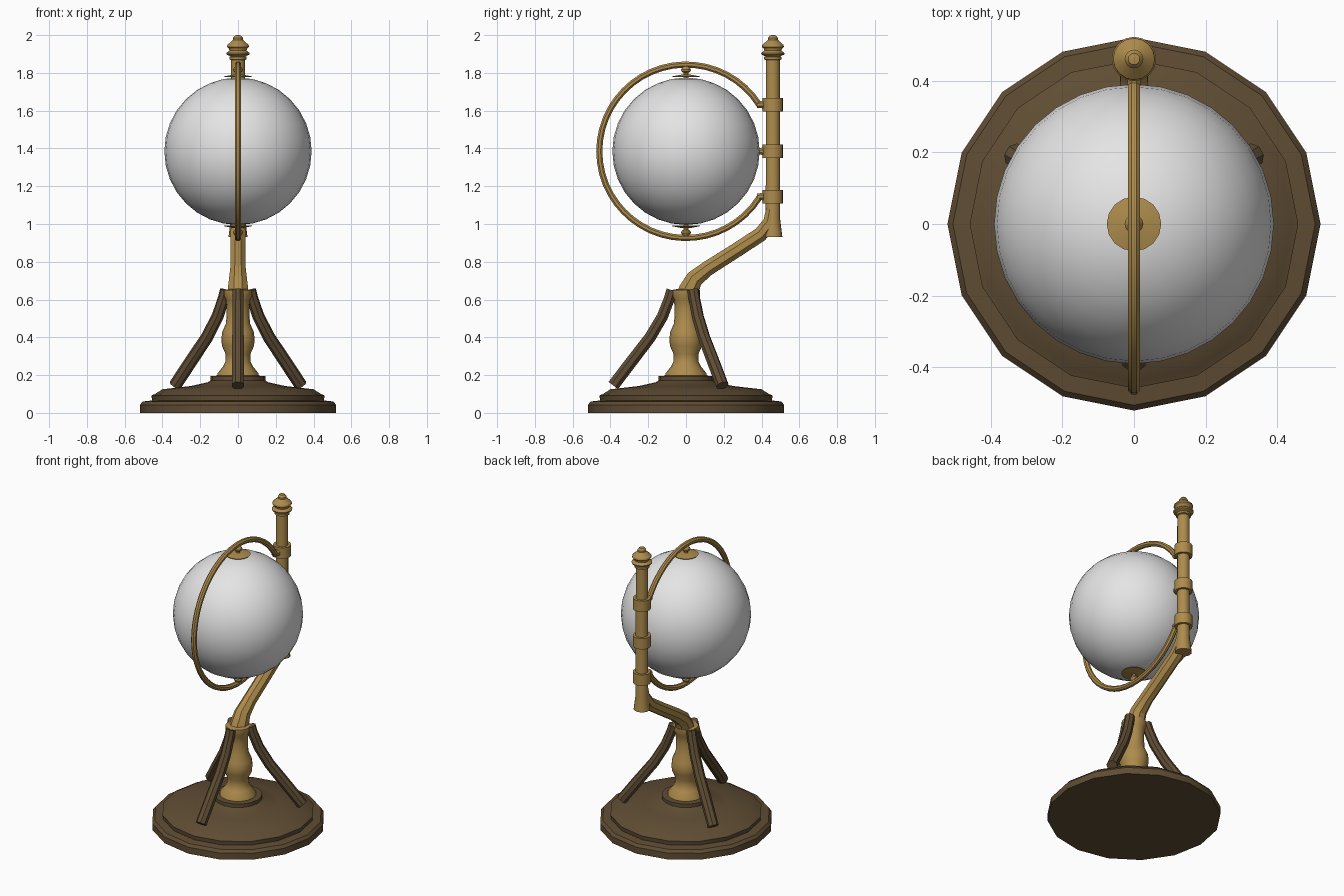
import bpy, bmesh, math
from mathutils import Vector, Matrix

if "Cube" in bpy.data.objects:
    bpy.data.objects.remove(bpy.data.objects["Cube"], do_unlink=True)


def material(name, rgb):
    m = bpy.data.materials.new(name)
    m.use_nodes = True
    m.diffuse_color = (*rgb, 1)
    bsdf = next(n for n in m.node_tree.nodes if n.type == "BSDF_PRINCIPLED")
    bsdf.inputs["Base Color"].default_value = (*rgb, 1)
    return m


WOOD = material("dark wood", (0.115, 0.074, 0.034))
BRASS = material("aged brass", (0.42, 0.26, 0.073))
GREY = material("globe grey", (0.78, 0.78, 0.78))

GLOBE_Z = 1.385
POST_Y = 0.46
parts = []


def finish(name, bm, mat):
    bmesh.ops.recalc_face_normals(bm, faces=bm.faces)
    mesh = bpy.data.meshes.new(name)
    bm.to_mesh(mesh)
    bm.free()
    mesh.materials.append(mat)
    ob = bpy.data.objects.new(name, mesh)
    bpy.context.collection.objects.link(ob)
    parts.append(ob)
    return ob


def skin(bm, rings):
    """Join vertex rings with quads and cap both ends."""
    n = len(rings[0])
    for a, b in zip(rings, rings[1:]):
        for i in range(n):
            j = (i + 1) % n
            bm.faces.new((a[i], a[j], b[j], b[i]))
    bm.faces.new(rings[0])
    bm.faces.new(rings[-1])


def lathe(name, profile, mat, sides=16, y=0.0):
    """Turn a (radius, z) profile around a vertical axis."""
    bm = bmesh.new()
    rings = []
    for r, z in profile:
        rings.append([bm.verts.new((r * math.cos(a), y + r * math.sin(a), z))
                      for a in (math.tau * i / sides for i in range(sides))])
    skin(bm, rings)
    return finish(name, bm, mat)


def tube(name, path, mat, sides=8, spin=0.0):
    """Sweep a round section along (y, z, radius) points, then spin about z."""
    bm = bmesh.new()
    pts = [Vector((0, y, z)) for y, z, r in path]
    side = Vector((1, 0, 0))
    rings = []
    for k, p in enumerate(pts):
        tangent = (pts[min(k + 1, len(pts) - 1)] - pts[max(k - 1, 0)]).normalized()
        up = side.cross(tangent)
        r = path[k][2]
        rings.append([bm.verts.new(p + r * (math.cos(a) * side + math.sin(a) * up))
                      for a in (math.tau * (i + 0.5) / sides for i in range(sides))])
    skin(bm, rings)
    bm.transform(Matrix.Rotation(spin, 4, "Z"))
    return finish(name, bm, mat)


# Stepped round base
lathe("base", [(0.52, 0), (0.52, 0.042), (0.505, 0.06), (0.455, 0.066),
               (0.458, 0.092), (0.44, 0.1), (0.40, 0.125), (0.25, 0.142),
               (0.16, 0.162), (0.145, 0.172), (0.145, 0.195), (0.11, 0.197)], WOOD)

# Turned stem
lathe("stem", [(0.112, 0.19), (0.108, 0.21), (0.08, 0.245), (0.067, 0.27),
               (0.065, 0.31), (0.085, 0.355), (0.088, 0.39), (0.083, 0.43),
               (0.063, 0.475), (0.06, 0.55), (0.064, 0.60), (0.075, 0.62),
               (0.075, 0.65), (0.05, 0.655)], BRASS)

# Three curved legs
leg_path = [(-0.385, 0.145, 0.034), (-0.29, 0.27, 0.034), (-0.19, 0.40, 0.033),
            (-0.125, 0.51, 0.032), (-0.09, 0.60, 0.031), (-0.075, 0.65, 0.031)]
for leg, spin in (("front_leg", 0), ("back_left_leg", 120), ("back_right_leg", 240)):
    tube(leg, leg_path, WOOD, 8, math.radians(spin))

# Swan-neck arm from stem to post
tube("arm", [(0.0, 0.61, 0.06), (0.015, 0.65, 0.058), (0.045, 0.71, 0.05),
             (0.115, 0.765, 0.043), (0.26, 0.857, 0.042), (0.395, 0.945, 0.042),
             (0.445, 1.01, 0.04), (0.46, 1.09, 0.036)], BRASS)

# Upright post with flared foot
lathe("post", [(0.05, 0.932), (0.048, 0.95), (0.038, 1.03), (0.037, 1.88)],
      BRASS, 16, POST_Y)

# Finial
lathe("finial", [(0.037, 1.868), (0.046, 1.872), (0.046, 1.884), (0.04, 1.888),
                 (0.06, 1.897), (0.062, 1.905), (0.045, 1.918), (0.048, 1.928),
                 (0.059, 1.938), (0.056, 1.948), (0.026, 1.975), (0.026, 1.985),
                 (0.016, 1.998), (0.004, 2.0)], BRASS, 16, POST_Y)

# Collars and the short stubs that reach toward the globe
for place, z, reach in (("upper", 1.632, 0.375), ("middle", GLOBE_Z, 0.38),
                        ("lower", 1.145, 0.375)):
    lathe(place + "_collar", [(0.037, z - 0.036), (0.054, z - 0.036),
                              (0.054, z + 0.036), (0.037, z + 0.036)],
          BRASS, 16, POST_Y)
    tube(place + "_stub", [(reach, z, 0.018), (0.40, z, 0.02), (0.44, z, 0.03)], BRASS)

# Meridian hoop, open at the post side
gap = math.radians(32.5)
steps = 40
hoop = []
for i in range(steps + 1):
    a = gap + (math.tau - 2 * gap) * i / steps
    hoop.append((0.459 * math.cos(a), GLOBE_Z + 0.459 * math.sin(a), 0.0175))
tube("hoop", hoop, BRASS)

# Globe
bm = bmesh.new()
bmesh.ops.create_uvsphere(bm, u_segments=32, v_segments=16, radius=0.39)
bm.transform(Matrix.Translation((0, 0, GLOBE_Z)))
finish("globe", bm, GREY)

# Pole caps and pivots, mirrored above and below the globe
for place, s in (("top", 1), ("bottom", -1)):
    lathe(place + "_pole_cap", [(r, GLOBE_Z + s * h) for r, h in
          ((0.074, 0.392), (0.076, 0.396), (0.03, 0.405), (0.012, 0.406))], BRASS)
    lathe(place + "_pivot", [(r, GLOBE_Z + s * h) for r, h in
          ((0.012, 0.38), (0.012, 0.415), (0.024, 0.422), (0.026, 0.432),
           (0.02, 0.442), (0.012, 0.455))], BRASS, 12)

# Smooth shading with sharp edges kept
bpy.ops.object.select_all(action="DESELECT")
for ob in parts:
    ob.select_set(True)
bpy.context.view_layer.objects.active = parts[0]
bpy.ops.object.shade_smooth_by_angle(angle=math.radians(30))
